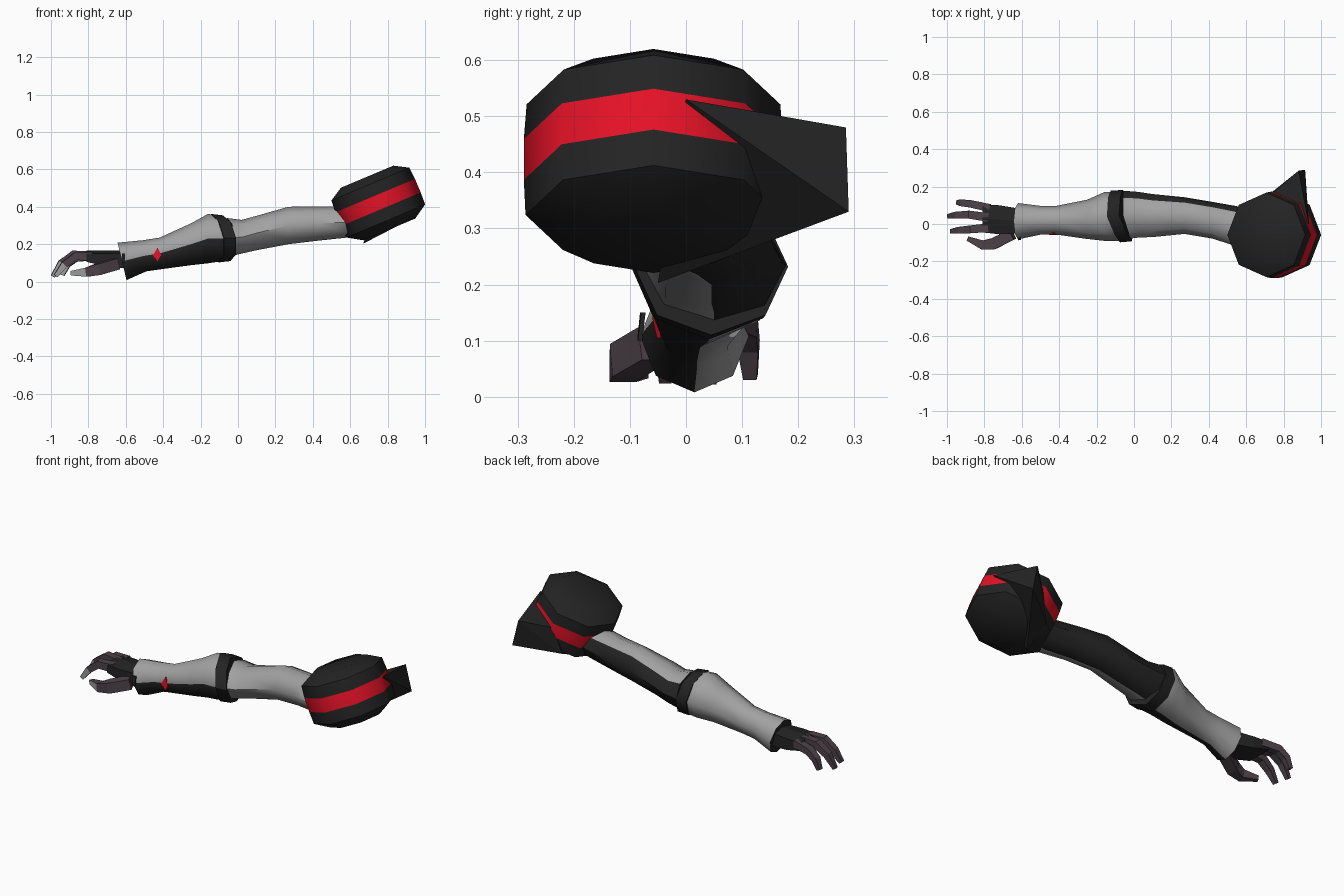
import bpy, bmesh, math
from mathutils import Vector, Matrix

if "Cube" in bpy.data.objects:
    bpy.data.objects.remove(bpy.data.objects["Cube"])


def material(name, rgb):
    m = bpy.data.materials.new(name)
    m.diffuse_color = (*rgb, 1)
    m.use_nodes = True
    m.node_tree.nodes["Principled BSDF"].inputs["Base Color"].default_value = m.diffuse_color
    return m


GRAY = material("light_gray", (0.36, 0.36, 0.36))
BLACK = material("black", (0.017, 0.017, 0.017))
RED = material("red", (0.78, 0.006, 0.02))
MAUVE = material("dark_mauve", (0.075, 0.055, 0.066))


def finish(name, bm, mats, smooth=None):
    bmesh.ops.recalc_face_normals(bm, faces=bm.faces)
    me = bpy.data.meshes.new(name)
    bm.to_mesh(me)
    bm.free()
    for m in mats:
        me.materials.append(m)
    ob = bpy.data.objects.new(name, me)
    bpy.context.collection.objects.link(ob)
    if smooth:
        bpy.ops.object.select_all(action='DESELECT')
        ob.select_set(True)
        bpy.context.view_layer.objects.active = ob
        bpy.ops.object.shade_smooth_by_angle(angle=math.radians(smooth))
    return ob


def skin(bm, rings, rule=lambda i, k: 0, cap=0):
    """Join rings of points with quads; rule gives the material of each face."""
    vs = [[bm.verts.new(p) for p in r] for r in rings]
    n = len(vs[0])
    for i in range(len(vs) - 1):
        for k in range(n):
            j = (k + 1) % n
            f = bm.faces.new((vs[i][k], vs[i][j], vs[i + 1][j], vs[i + 1][k]))
            f.material_index = rule(i, k)
    for r in (vs[0], vs[-1]):
        bm.faces.new(r).material_index = cap


def limb(name, sections, mats, rule, cap=0):
    """Eight-sided sleeve along x: (x, yc, zc, ry, rz, tilt, bow)."""
    rings = []
    for x, yc, zc, ry, rz, tilt, bow in sections:
        ring = []
        for k in range(8):
            c, s = math.cos(k * math.pi / 4), math.sin(k * math.pi / 4)
            ring.append((x + tilt * s + bow * max(0, -c), yc + ry * c, zc + rz * s))
        rings.append(ring)
    bm = bmesh.new()
    skin(bm, rings, rule, cap)
    return finish(name, bm, mats, 50)


# Upper arm: gray front and top, black back and underside
limb("upper_arm", [
    (-0.06, 0.05, 0.235, 0.128, 0.105, 0, 0.04),
    (0.02, 0.05, 0.24, 0.122, 0.09, 0, 0.01),
    (0.10, 0.045, 0.26, 0.115, 0.092, 0, 0),
    (0.27, 0.045, 0.30, 0.098, 0.1, 0, 0),
    (0.42, 0.02, 0.31, 0.098, 0.092, 0, 0),
    (0.58, -0.02, 0.318, 0.11, 0.083, 0, 0),
    (0.70, -0.03, 0.34, 0.1, 0.08, 0, 0)],
    [GRAY, BLACK], lambda i, k: int(k in (0, 6, 7)), 1)

# Elbow cuff
limb("elbow_cuff", [
    (-0.125, 0.04, 0.232, 0.138, 0.13, -0.02, 0.05),
    (-0.06, 0.045, 0.232, 0.137, 0.122, -0.02, 0.05)],
    [BLACK], lambda i, k: 0)

# Forearm: gray shell with a black lower front quarter
limb("forearm", [
    (-0.62, 0.015, 0.108, 0.097, 0.1, -0.024, 0),
    (-0.50, 0.02, 0.138, 0.077, 0.083, -0.01, 0),
    (-0.42, 0.02, 0.15, 0.076, 0.085, 0, 0),
    (-0.25, 0.025, 0.2, 0.105, 0.112, 0, 0),
    (-0.16, 0.04, 0.23, 0.13, 0.132, 0, 0),
    (-0.10, 0.04, 0.232, 0.13, 0.122, -0.02, 0.04)],
    [GRAY, BLACK], lambda i, k: int(k in (4, 5)), 1)


def plate(name, pts, mat):
    """Thin plate facing the front."""
    bm = bmesh.new()
    skin(bm, [[(x, y + d, z) for x, y, z in pts] for d in (0, 0.008)])
    return finish(name, bm, [mat])


plate("forearm_diamond", [(-0.455, -0.06, 0.14), (-0.43, -0.052, 0.105),
                          (-0.41, -0.06, 0.14), (-0.43, -0.052, 0.182)], RED)
plate("wrist_slot", [(-0.62, -0.087, 0.10), (-0.603, -0.086, 0.10),
                     (-0.603, -0.08, 0.15), (-0.62, -0.082, 0.15)], BLACK)

# Shoulder drum: tilted octagon with chamfered rims and a red belt
AXIS_TILT = Matrix.Translation((0.75, -0.058, 0.42)) @ Matrix.Rotation(-math.radians(22.8), 4, 'Y')
profile = [(0.15, -0.153), (0.228, -0.104), (0.231, -0.036),
           (0.231, 0.043), (0.226, 0.11), (0.152, 0.153)]
bm = bmesh.new()
skin(bm, [[AXIS_TILT @ Vector((r * math.cos(k * math.pi / 4), r * math.sin(k * math.pi / 4), h))
           for k in range(8)] for r, h in profile],
     lambda i, k: int(i == 2))
finish("shoulder_drum", bm, [BLACK, RED], 50)

# Shoulder fin: wedge sweeping out behind the drum
bm = bmesh.new()
for p in [(0.88, 0.285, 0.48), (0.915, 0.29, 0.33), (0.935, 0, 0.53),
          (0.74, 0.165, 0.43), (0.67, -0.05, 0.203), (0.70, 0.14, 0.28)]:
    bm.verts.new(p)
bmesh.ops.convex_hull(bm, input=bm.verts[:])
finish("shoulder_fin", bm, [BLACK])

# Palm
bm = bmesh.new()
skin(bm, [[(x, y0, z0), (x, y1, z0), (x, y1, z1 - 0.015), (x, (y0 + y1) / 2, z1), (x, y0, z1 - 0.015)]
          for x, y0, y1, z0, z1 in [(-0.60, -0.05, 0.08, 0.07, 0.165),
                                    (-0.72, -0.055, 0.1, 0.085, 0.165),
                                    (-0.81, -0.045, 0.105, 0.105, 0.165)]])
finish("palm", bm, [BLACK])


def digit(name, path, widths):
    """Square tapered finger; the inner face of the last joint is gray."""
    pts = [Vector(p) for p in path]
    rings = []
    for i, p in enumerate(pts):
        d = (pts[min(i + 1, len(pts) - 1)] - pts[max(i - 1, 0)]).normalized()
        side = d.cross(Vector((0, 0, 1))).normalized()
        up = side.cross(d)
        w = widths[i]
        rings.append([p + side * a * w + up * b * w
                      for a, b in ((1, 1), (-1, 1), (-1, -1), (1, -1))])
    bm = bmesh.new()
    last = len(pts) - 2
    skin(bm, rings, lambda i, k: int(i == last and k == 1))
    return finish(name, bm, [MAUVE, GRAY])


digit("outer_finger", [(-0.77, 0.085, 0.135), (-0.87, 0.107, 0.125), (-0.915, 0.112, 0.09),
                       (-0.94, 0.115, 0.035)], (0.021, 0.02, 0.018, 0.012))
digit("middle_finger", [(-0.78, 0.035, 0.14), (-0.88, 0.05, 0.145), (-0.945, 0.048, 0.10),
                        (-0.99, 0.042, 0.028)], (0.023, 0.021, 0.018, 0.011))
digit("inner_finger", [(-0.78, -0.02, 0.135), (-0.87, -0.028, 0.135), (-0.93, -0.033, 0.09),
                       (-0.975, -0.038, 0.03)], (0.023, 0.021, 0.018, 0.011))
digit("thumb", [(-0.65, -0.055, 0.095), (-0.75, -0.105, 0.065), (-0.81, -0.112, 0.05),
                (-0.89, -0.078, 0.045)], (0.03, 0.03, 0.024, 0.012))
